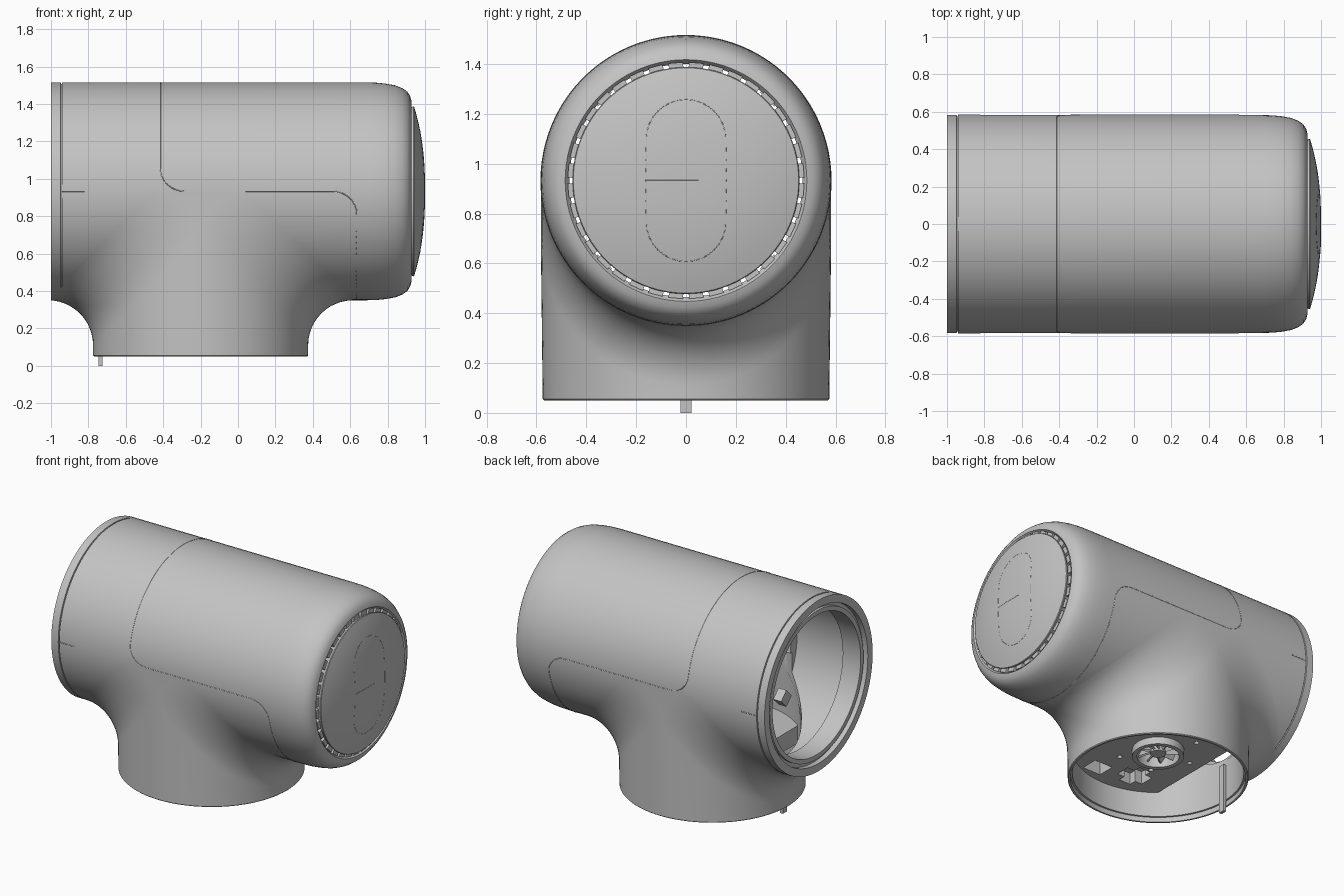
import bpy, bmesh, math
from math import sin, cos, pi, sqrt
from mathutils import Matrix, Vector

if "Cube" in bpy.data.objects:
    bpy.data.objects.remove(bpy.data.objects["Cube"], do_unlink=True)

R, C, XC = 0.5825, 0.9325, -0.2      # body radius, body axis height, neck axis x
SEG = 96

gray = bpy.data.materials.new("satin_gray")
gray.use_nodes = True
gray.diffuse_color = (0.55, 0.55, 0.55, 1)
gray.node_tree.nodes["Principled BSDF"].inputs["Base Color"].default_value = gray.diffuse_color


def finish(name, bm):
    bmesh.ops.remove_doubles(bm, verts=bm.verts, dist=1e-5)
    bmesh.ops.recalc_face_normals(bm, faces=bm.faces)
    mesh = bpy.data.meshes.new(name)
    bm.to_mesh(mesh)
    bm.free()
    ob = bpy.data.objects.new(name, mesh)
    mesh.materials.append(gray)
    bpy.context.collection.objects.link(ob)
    return ob


def activate(ob):
    for o in bpy.context.selected_objects:
        o.select_set(False)
    ob.select_set(True)
    bpy.context.view_layer.objects.active = ob


def smooth(ob, angle=35):
    activate(ob)
    bpy.ops.object.shade_smooth_by_angle(angle=math.radians(angle))
    return ob


def grid(name, columns, closed_profile=False):
    """Skin a closed ring of point columns."""
    bm = bmesh.new()
    cols = [[bm.verts.new(p) for p in c] for c in columns]
    n = len(cols[0])
    for i, a in enumerate(cols):
        b = cols[(i + 1) % len(cols)]
        for j in range(n if closed_profile else n - 1):
            k = (j + 1) % n
            bm.faces.new((a[j], a[k], b[k], b[j]))
    bmesh.ops.dissolve_degenerate(bm, edges=bm.edges, dist=1e-6)
    return finish(name, bm)


def lathe(name, profile, axis="X", closed=True, center=(0, 0, C)):
    cx, cy, cz = center
    cols = []
    for i in range(SEG):
        t = 2 * pi * i / SEG
        if axis == "X":
            cols.append([(cx + a, cy + r * cos(t), cz + r * sin(t)) for a, r in profile])
        else:
            cols.append([(cx + r * cos(t), cy + r * sin(t), cz + a) for a, r in profile])
    return grid(name, cols, closed)


def box(name, center, size, rot=None):
    bm = bmesh.new()
    m = Matrix.Translation(center) @ (rot or Matrix()) @ Matrix.Diagonal((*size, 1))
    bmesh.ops.create_cube(bm, size=1, matrix=m)
    return finish(name, bm)


def rod(name, center, radius, height, seg=SEG):
    bm = bmesh.new()
    bmesh.ops.create_cone(bm, cap_ends=True, segments=seg, radius1=radius, radius2=radius,
                          depth=height, matrix=Matrix.Translation(center))
    return finish(name, bm)


def cut(ob, cutters):
    for c in cutters:
        c.hide_render = True
        mod = ob.modifiers.new("cut", "BOOLEAN")
        mod.operation, mod.solver, mod.object = "DIFFERENCE", "EXACT", c
        activate(ob)
        bpy.ops.object.modifier_apply(modifier=mod.name)
        bpy.data.objects.remove(c, do_unlink=True)


def seam(name, points, closed=False, depth=0.003):
    cu = bpy.data.curves.new(name, "CURVE")
    cu.dimensions, cu.bevel_depth, cu.bevel_resolution = "3D", depth, 1
    sp = cu.splines.new("POLY")
    sp.points.add(len(points) - 1)
    for p, q in zip(sp.points, points):
        p.co = (*q, 1)
    sp.use_cyclic_u = closed
    cu.materials.append(gray)
    ob = bpy.data.objects.new(name, cu)
    bpy.context.collection.objects.link(ob)
    activate(ob)
    bpy.ops.object.convert(target="MESH")


# Horizontal hollow body with stepped open end, seam groove and rounded far end
body = lathe("body", [
    (-1, 0.53), (-1, R), (-0.948, R), (-0.946, R - 0.008), (-0.942, R - 0.008), (-0.94, R),
    (0.68, R), (0.74, 0.581), (0.79, 0.576), (0.84, 0.567), (0.88, 0.551), (0.905, 0.533),
    (0.92, 0.51), (0.927, 0.485), (0.905, 0.468), (0.885, 0.468), (0.86, 0.5), (0.78, 0.54),
    (-0.4, 0.54), (-0.4, 0.475), (-0.46, 0.475), (-0.46, 0.54), (-0.85, 0.54), (-0.85, 0.475),
    (-0.985, 0.475), (-0.985, 0.505), (-0.965, 0.505), (-0.965, 0.53)])
cut(body, [rod("neck_cutter", (XC, 0, 0.4), 0.55, 0.86)])
smooth(body)


# Vertical neck: hollow tube whose outer wall sweeps into the body with a fillet
def neck_column(t, side):
    c, s = cos(t), sin(t)
    fillet, rn, ri = 0.24, 0.575, 0.545
    top = C - sqrt(0.56 ** 2 - (ri * s) ** 2)
    pts = [(ri * c, ri * s, top), (ri * c, ri * s, 0.085), (0.558 * c, 0.558 * s, 0.085),
           (0.558 * c, 0.558 * s, 0.05), (0.57 * c, 0.57 * s, 0.05), (rn * c, rn * s, 0.055)]
    zc = C - R * c
    for i in range(13):
        a = i / 12 * pi / 2
        pts.append((rn * c + fillet * (1 - cos(a)), R * s, zc - fillet + fillet * sin(a)))
    return [(max(XC + side * x, -0.999), y, z) for x, y, z in pts]


half = [-pi / 2 + pi * i / 48 for i in range(49)]
neck = grid("neck", [neck_column(t, 1) for t in half] + [neck_column(t, -1) for t in reversed(half)])
smooth(neck)

# Domed end cap with its ring of vent teeth
dome = [(1 - 0.058 * (i / 12) ** 2.4, 0.452 * i / 12) for i in range(13)]
cap = lathe("end_cap", dome + [(0.938, 0.455), (0.932, 0.452), (0.915, 0.445), (0.9, 0.445), (0.9, 0)],
            closed=False)
smooth(cap)
for i in range(36):
    rot = Matrix.Rotation(2 * pi * (i + 0.5) / 36, 4, "X")
    pos = Vector((0, 0, C)) + rot @ Vector((0.91, 0, 0.457))
    box("vent_tooth", pos, (0.024, 0.058, 0.034), rot)


# Panel seams on the cap
def on_cap(y, z):
    return (0.999 - 0.058 * (math.hypot(y, z) / 0.452) ** 2.4, y, C + z)


stadium = []
for sgn in (1, -1):
    stadium += [on_cap(sgn * 0.16 * cos(pi * i / 16), sgn * (0.165 + 0.16 * sin(pi * i / 16)))
                for i in range(17)]
    stadium += [on_cap(-sgn * 0.16, sgn * (0.165 - 0.33 * i / 8)) for i in range(1, 8)]
seam("cap_panel_seam", stadium, True, 0.002)
seam("cap_middle_seam", [on_cap(-0.16 + 0.03 * i, 0) for i in range(8)], depth=0.002)

# Shell seams wrapped round both sides of the body: (x, angle from the top)
quarter = [pi / 2 * i / 8 for i in range(9)]
path = [(-0.415, 1.36 * i / 24) for i in range(24)]
path += [(-0.285 - 0.13 * cos(q), 1.36 + 0.21 * sin(q)) for q in quarter]
path += [(0.505 + 0.13 * sin(q), 1.78 - 0.21 * cos(q)) for q in quarter]
path += [(0.635, 1.78 + (pi - 1.78) * i / 24) for i in range(1, 25)]
for side in (-1, 1):
    def wrap(pts):
        return [(x, side * (R - 0.001) * sin(a), C + (R - 0.001) * cos(a)) for x, a in pts]
    seam("shell_seam", wrap(path))
    seam("side_seam", wrap([(-0.94, pi / 2), (-0.82, pi / 2)]))

# Mounting plate inside the neck, with a clipped edge, pockets and screw holes
plate = rod("mounting_plate", (XC, 0, 0.32), 0.546, 0.12)
cutters = [box("edge_cutter", (-0.8, 0, 0.32), (0.5, 2, 1)),
           box("pocket_a", (-0.3, -0.35, 0.26), (0.2, 0.1, 0.18)),
           box("pocket_b", (-0.3, -0.35, 0.26), (0.09, 0.2, 0.16)),
           box("pocket_c", (-0.05, -0.42, 0.26), (0.14, 0.12, 0.18)),
           rod("bore_cutter", (XC, 0, 0.3), 0.14, 0.5)]
for i in range(6):
    a = 2 * pi * i / 6
    cutters.append(rod("screw_cutter", (XC + 0.26 * cos(a), 0.26 * sin(a), 0.26), 0.016, 0.1, 16))
cut(plate, cutters)
smooth(plate)

# Central ring with slanted vanes
smooth(lathe("center_ring", [(0.21, 0.135), (0.21, 0.165), (0.3, 0.165), (0.3, 0.135)], "Z",
             center=(XC, 0, 0)))
rod("center_hub", (XC, 0, 0.28), 0.05, 0.1, 32)
for i in range(10):
    rot = Matrix.Rotation(2 * pi * i / 10, 4, "Z")
    pos = Vector((XC, 0, 0.27)) + rot @ Vector((0.09, 0, 0))
    box("ring_vane", pos, (0.1, 0.012, 0.07), rot @ Matrix.Rotation(0.6, 4, "X"))

# Locating pin on the neck wall and small pads on the inner ring
box("locating_pin", (-0.736, 0, 0.17), (0.022, 0.046, 0.34))
for i in range(4):
    rot = Matrix.Rotation(pi / 4 + pi / 2 * i, 4, "X")
    box("inner_pad", Vector((0, 0, C)) + rot @ Vector((-0.48, 0, 0.5)), (0.06, 0.08, 0.08), rot)
